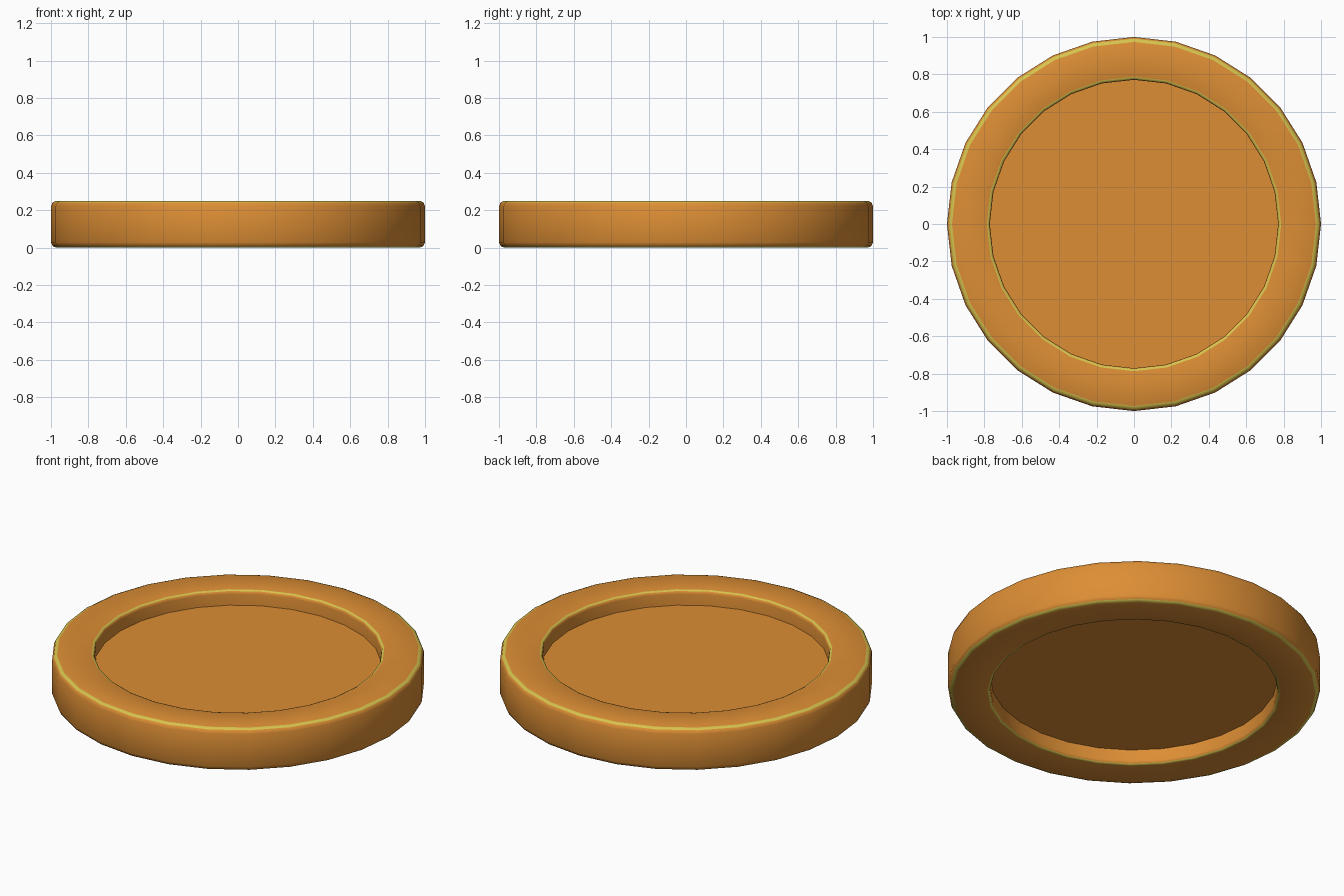
import bpy, bmesh, math

if "Cube" in bpy.data.objects:
    bpy.data.objects.remove(bpy.data.objects["Cube"])

N = 28          # sides of the round
H = 0.25        # total height


def material(name, rgb):
    m = bpy.data.materials.new(name)
    m.diffuse_color = (*rgb, 1)
    m.use_nodes = True
    m.node_tree.nodes["Principled BSDF"].inputs["Base Color"].default_value = m.diffuse_color
    return m


copper = material("copper orange", (0.72, 0.27, 0.035))
gold = material("worn gold edge", (0.68, 0.55, 0.075))


def finish(bm, name, mats):
    bmesh.ops.recalc_face_normals(bm, faces=bm.faces)
    me = bpy.data.meshes.new(name)
    bm.to_mesh(me)
    bm.free()
    for m in mats:
        me.materials.append(m)
    ob = bpy.data.objects.new(name, me)
    bpy.context.collection.objects.link(ob)
    return ob


# Rim: upper half of the cross-section (radius, z), mirrored to the lower half
upper = [(1.0, 0.222), (0.991, 0.242), (0.973, 0.25),
         (0.787, 0.25), (0.775, 0.245), (0.771, 0.230)]
profile = upper + [(r, H - z) for r, z in reversed(upper)]
gold_bands = {1, 3, 7, 9}   # the thin bevel strips beside the flat faces

bm = bmesh.new()
rings = []
for i in range(N):
    a = 2 * math.pi * i / N
    rings.append([bm.verts.new((r * math.cos(a), r * math.sin(a), z)) for r, z in profile])
P = len(profile)
for i in range(N):
    p, q = rings[i], rings[(i + 1) % N]
    for j in range(P):
        k = (j + 1) % P
        f = bm.faces.new((p[j], q[j], q[k], p[k]))
        f.smooth = True
        f.material_index = 1 if j in gold_bands else 0
finish(bm, "coin_rim", [copper, gold])

# Recessed centre disc, its edge tucked just inside the rim wall
bm = bmesh.new()
bmesh.ops.create_cone(bm, cap_ends=True, segments=N, radius1=0.79, radius2=0.79, depth=0.076)
# align a corner with the x axis, as on the rim
ang = min((math.atan2(v.co.y, v.co.x) for v in bm.verts), key=abs)
for v in bm.verts:
    a = math.atan2(v.co.y, v.co.x) - ang
    v.co.x, v.co.y = 0.79 * math.cos(a), 0.79 * math.sin(a)
    v.co.z += H / 2
finish(bm, "centre_disc", [copper])
